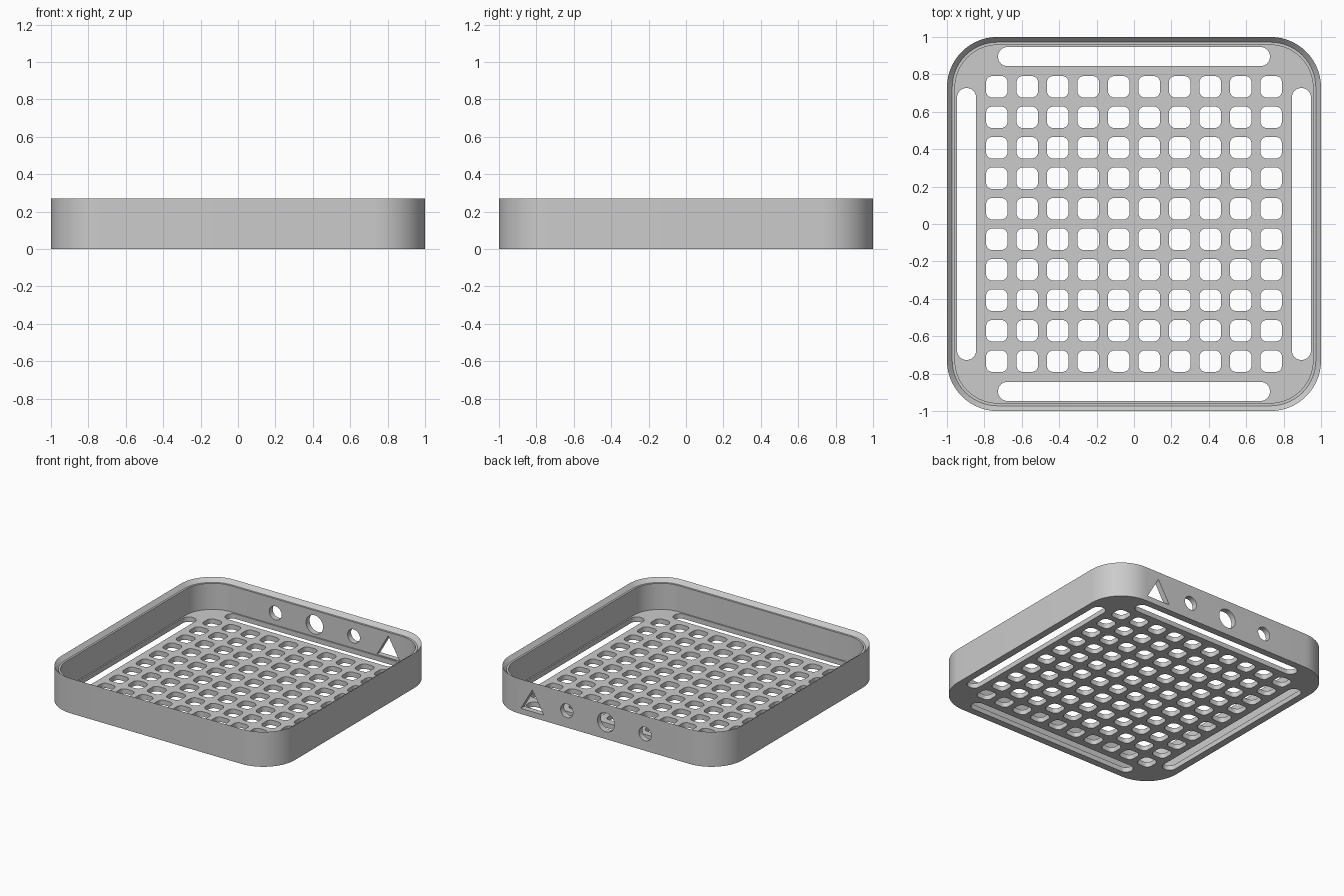
import bpy
import bmesh
from math import pi, cos, sin
from mathutils import Matrix, Vector

HEIGHT = 0.27
FLOOR = 0.038
CORNER = 0.27

if "Cube" in bpy.data.objects:
    bpy.data.objects.remove(bpy.data.objects["Cube"], do_unlink=True)


def rounded_rect(hx, hy, r, segs):
    """Counter-clockwise outline of a rectangle with rounded corners."""
    pts = []
    for k, (sx, sy) in enumerate([(1, 1), (-1, 1), (-1, -1), (1, -1)]):
        for i in range(segs + 1):
            a = (k + i / segs) * pi / 2
            pts.append((sx * (hx - r) + r * cos(a), sy * (hy - r) + r * sin(a)))
    return pts


def ngon(r, sides, start=0.0):
    return [(r * cos(start + 2 * pi * i / sides), r * sin(start + 2 * pi * i / sides))
            for i in range(sides)]


def loft(bm, rings):
    """Skin a stack of matching rings and cap both ends."""
    loops = [[bm.verts.new(p) for p in ring] for ring in rings]
    n = len(loops[0])
    for a, b in zip(loops, loops[1:]):
        for i in range(n):
            j = (i + 1) % n
            bm.faces.new((a[i], a[j], b[j], b[i]))
    bm.faces.new(loops[0][::-1])
    bm.faces.new(loops[-1])


def prism(bm, outline, depth, matrix):
    """Straight extrusion of an outline, placed by a matrix."""
    loft(bm, [[matrix @ Vector((x, y, z)) for x, y in outline] for z in (-depth, depth)])


def make_object(name, bm):
    bmesh.ops.remove_doubles(bm, verts=bm.verts, dist=1e-5)
    bmesh.ops.recalc_face_normals(bm, faces=bm.faces)
    mesh = bpy.data.meshes.new(name)
    bm.to_mesh(mesh)
    bm.free()
    obj = bpy.data.objects.new(name, mesh)
    bpy.context.collection.objects.link(obj)
    return obj


# Tray body: outer wall, chamfered rim, small ledge, inner wall, floor
bm = bmesh.new()
profile = [(0, 0), (0, HEIGHT), (0.028, HEIGHT - 0.03),
           (0.043, HEIGHT - 0.03), (0.043, FLOOR)]
loft(bm, [[(x, y, z) for x, y in rounded_rect(1 - d, 1 - d, CORNER - d, 14)]
          for d, z in profile])
tray = make_object("tray", bm)

# Cutter for the drain grid and the four long edge slots
bm = bmesh.new()
hole = rounded_rect(0.058, 0.058, 0.036, 5)
for i in range(10):
    for j in range(10):
        prism(bm, hole, 0.1, Matrix.Translation(((i - 4.5) * 0.163, (j - 4.5) * 0.163, 0)))
slot = rounded_rect(0.727, 0.051, 0.0505, 8)
for k in range(4):
    prism(bm, slot, 0.1, Matrix.Rotation(k * pi / 2, 4, 'Z') @ Matrix.Translation((0, 0.895, 0)))
floor_cutter = make_object("floor_cutter", bm)

# Cutter for the three round holes and the triangle in the back wall
bm = bmesh.new()
upright = Matrix.Rotation(pi / 2, 4, 'X')
wall_holes = [(-0.35, 0.13, ngon(0.053, 32)), (-0.015, 0.13, ngon(0.073, 32)),
              (0.32, 0.13, ngon(0.053, 32)), (0.615, 0.1, ngon(0.113, 3, pi / 2))]
for x, z, outline in wall_holes:
    prism(bm, outline, 0.1, Matrix.Translation((x, 1, z)) @ upright)
wall_cutter = make_object("wall_cutter", bm)

# Cut the openings, then remove the cutters
bpy.ops.object.select_all(action='DESELECT')
bpy.context.view_layer.objects.active = tray
tray.select_set(True)
for cutter in (floor_cutter, wall_cutter):
    cutter.hide_render = True
    mod = tray.modifiers.new(cutter.name, 'BOOLEAN')
    mod.operation = 'DIFFERENCE'
    mod.solver = 'EXACT'
    mod.object = cutter
    bpy.ops.object.modifier_apply(modifier=mod.name)
    bpy.data.objects.remove(cutter, do_unlink=True)

# Single grey plastic
grey = bpy.data.materials.new("grey")
grey.use_nodes = True
colour = (0.6, 0.6, 0.6, 1)
grey.diffuse_color = colour
grey.node_tree.nodes["Principled BSDF"].inputs["Base Color"].default_value = colour
tray.data.materials.clear()
tray.data.materials.append(grey)
bpy.ops.object.shade_smooth_by_angle(angle=pi / 6)
